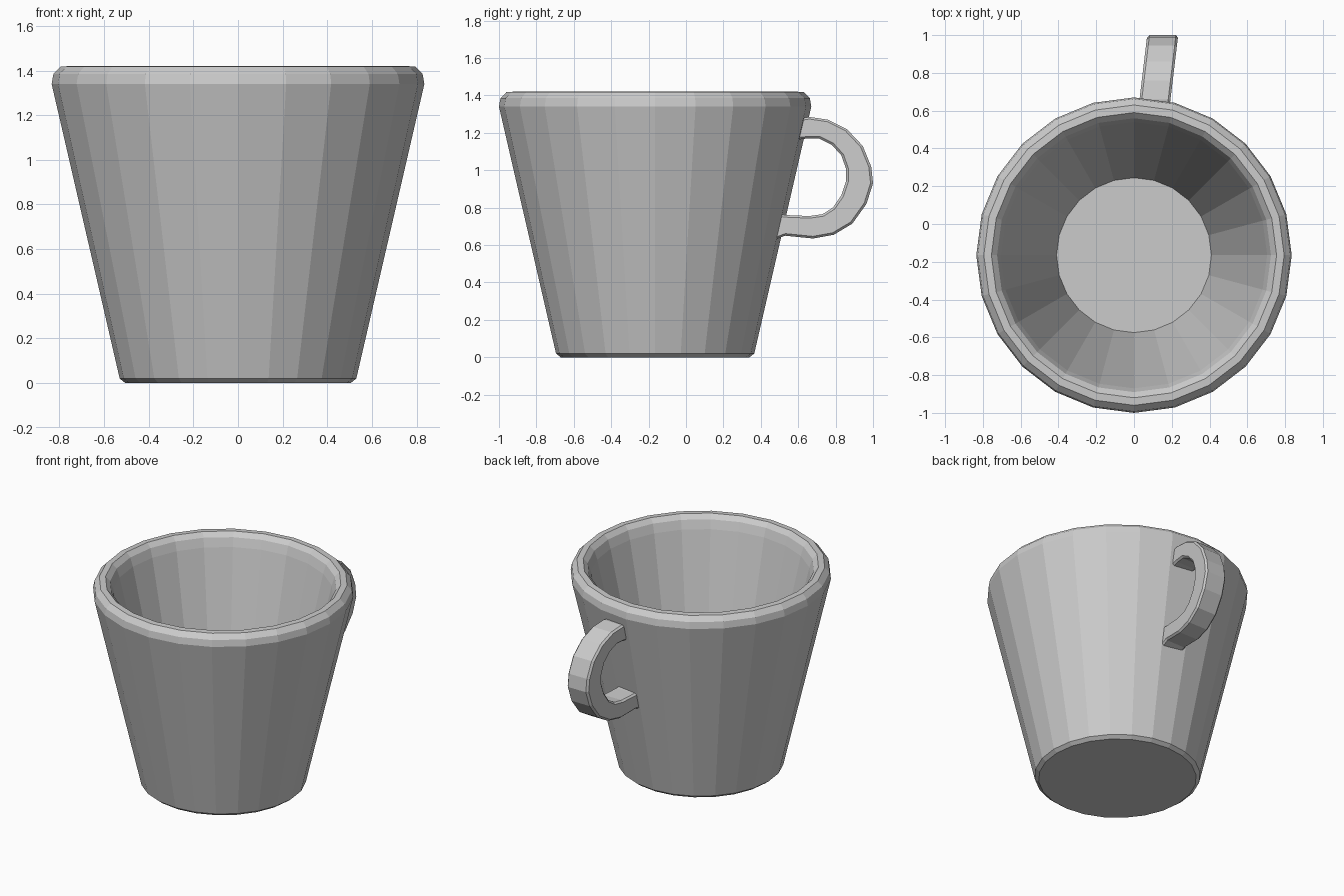
import bpy, bmesh, math
from mathutils import Vector

if "Cube" in bpy.data.objects:
    bpy.data.objects.remove(bpy.data.objects["Cube"])

SIDES = 24
AXIS_Y = -0.165


def finish(bm, name):
    bmesh.ops.recalc_face_normals(bm, faces=bm.faces)
    mesh = bpy.data.meshes.new(name)
    bm.to_mesh(mesh)
    bm.free()
    obj = bpy.data.objects.new(name, mesh)
    bpy.context.collection.objects.link(obj)
    return obj


# Cup body: (radius, z) profile from the base, over the rim, to the inner floor
profile = [(0.505, 0), (0.53, 0.02), (0.835, 1.34), (0.827, 1.385), (0.795, 1.418),
           (0.755, 1.42), (0.725, 1.39), (0.705, 1.33), (0.41, 0.06)]
bm = bmesh.new()
rings = []
for r, z in profile:
    ring = []
    for i in range(SIDES):
        a = math.tau * i / SIDES
        ring.append(bm.verts.new((r * math.cos(a), AXIS_Y + r * math.sin(a), z)))
    rings.append(ring)
for lower, upper in zip(rings, rings[1:]):
    for i in range(SIDES):
        j = (i + 1) % SIDES
        bm.faces.new((lower[i], lower[j], upper[j], upper[i]))
bm.faces.new(rings[0])
bm.faces.new(rings[-1])
finish(bm, "cup_body")

# Handle: flat strap, side outline pairs (outer, inner) in y and z
outer = [(0.57, 1.27), (0.66, 1.285), (0.76, 1.27), (0.86, 1.22), (0.945, 1.13), (0.99, 1.02),
         (1.0, 0.93), (0.965, 0.82), (0.89, 0.715), (0.79, 0.655), (0.68, 0.635), (0.53, 0.65), (0.45, 0.62)]
inner = [(0.57, 1.16), (0.65, 1.17), (0.71, 1.17), (0.78, 1.135), (0.83, 1.08), (0.855, 1.01),
         (0.855, 0.94), (0.83, 0.865), (0.785, 0.80), (0.73, 0.765), (0.66, 0.755), (0.54, 0.76), (0.45, 0.77)]
bm = bmesh.new()
sections = []
for o, n in zip(outer, inner):
    section = []
    for (y, z), side in ((o, -1), (o, 1), (n, 1), (n, -1)):
        x = 0.11 + 0.12 * (y - 0.65) + side * 0.082   # slightly skewed to the right
        section.append(bm.verts.new((x, y, z)))
    sections.append(section)
for s, t in zip(sections, sections[1:]):
    for i in range(4):
        j = (i + 1) % 4
        bm.faces.new((s[i], s[j], t[j], t[i]))
bm.faces.new(sections[0])
bm.faces.new(sections[-1])
handle = finish(bm, "handle")
bevel = handle.modifiers.new("soft_edges", 'BEVEL')
bevel.width = 0.012
bevel.segments = 1
bevel.limit_method = 'ANGLE'
bevel.angle_limit = math.radians(50)
